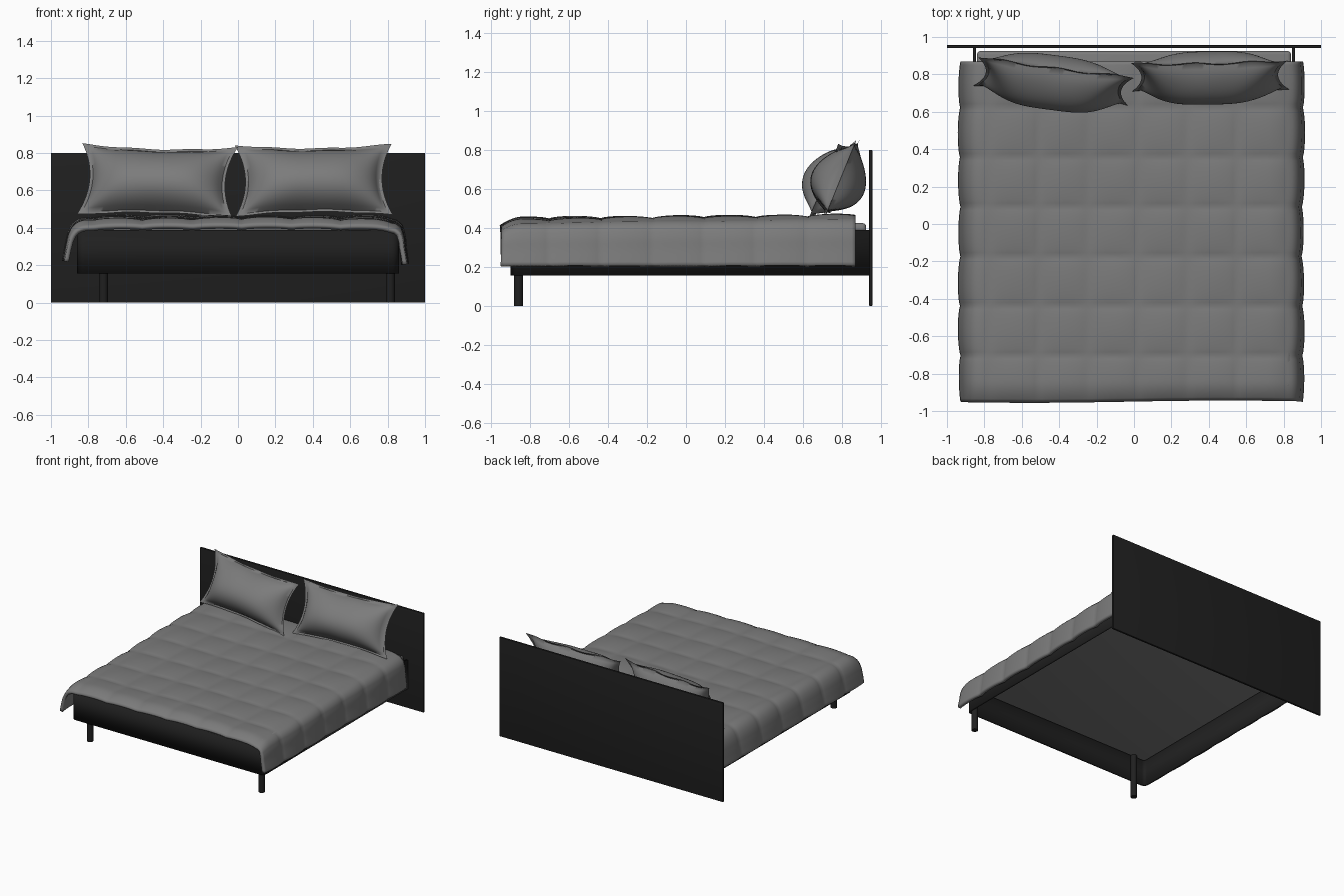
import bpy, bmesh, math, random
from mathutils import Vector, Matrix

if "Cube" in bpy.data.objects:
    bpy.data.objects.remove(bpy.data.objects["Cube"])

random.seed(3)


def material(name, c):
    m = bpy.data.materials.new(name)
    m.diffuse_color = (c[0], c[1], c[2], 1)
    m.use_nodes = True
    m.node_tree.nodes["Principled BSDF"].inputs["Base Color"].default_value = m.diffuse_color
    return m


DARK = material("black_wood", (0.014, 0.014, 0.014))
LINEN = material("grey_linen", (0.2, 0.2, 0.2))


def finish(bm, name, mat, angle=40):
    me = bpy.data.meshes.new(name)
    bm.to_mesh(me)
    bm.free()
    me.materials.append(mat)
    ob = bpy.data.objects.new(name, me)
    bpy.context.collection.objects.link(ob)
    bpy.ops.object.select_all(action='DESELECT')
    bpy.context.view_layer.objects.active = ob
    ob.select_set(True)
    bpy.ops.object.shade_smooth_by_angle(angle=math.radians(angle))
    return ob


def box(name, lo, hi, mat, bevel=0.0):
    bm = bmesh.new()
    bmesh.ops.create_cube(bm, size=1)
    for v in bm.verts:
        v.co = Vector([lo[k] + (v.co[k] + 0.5) * (hi[k] - lo[k]) for k in range(3)])
    if bevel:
        bmesh.ops.bevel(bm, geom=bm.edges[:], offset=bevel, segments=3,
                        profile=0.5, affect='EDGES')
    return finish(bm, name, mat)


def sheet(bm, nu, nv, f):
    """Grid of faces from a function of (i, j)."""
    g = [[bm.verts.new(f(i, j)) for i in range(nu + 1)] for j in range(nv + 1)]
    for j in range(nv):
        for i in range(nu):
            bm.faces.new((g[j][i], g[j][i + 1], g[j + 1][i + 1], g[j + 1][i]))


# headboard and mattress
box("headboard", (-1, 0.94, 0), (1, 0.956, 0.8), DARK, 0.002)
box("mattress", (-0.84, -0.88, 0.35), (0.84, 0.925, 0.425), LINEN, 0.02)

# U-shaped rail with rounded front corners
path = [(-0.86, 0.94)]
R = 0.04
for cx, a0 in ((-0.86 + R, 180), (0.86 - R, 270)):
    for k in range(7):
        a = math.radians(a0 + k * 15)
        path.append((cx + R * math.cos(a), -0.90 + R + R * math.sin(a)))
path.append((0.86, 0.94))
bm = bmesh.new()
sheet(bm, len(path) - 1, 1, lambda i, j: (*path[i], 0.155 + 0.233 * j))
rail = finish(bm, "bed_rail", DARK)
mod = rail.modifiers.new("thickness", 'SOLIDIFY')
mod.thickness = 0.016
mod.offset = -1

# front legs
for side, x in (("left", -0.72), ("right", 0.815)):
    bm = bmesh.new()
    bmesh.ops.create_cone(bm, cap_ends=True, segments=20, radius1=0.024, radius2=0.024,
                          depth=0.36, matrix=Matrix.Translation((x, -0.86, 0.18)))
    finish(bm, "front_leg_" + side, DARK)

# quilted duvet: cross-section draped over both sides, run along y
PROFILE = [(-0.925, 0.22), (-0.912, 0.30), (-0.898, 0.36), (-0.88, 0.40), (-0.855, 0.427),
           (-0.82, 0.441), (-0.76, 0.446), (0, 0.45), (0.74, 0.446), (0.80, 0.441),
           (0.84, 0.427), (0.867, 0.40), (0.88, 0.35), (0.886, 0.29), (0.898, 0.205)]
PTS = [Vector(p) for p in PROFILE]
LENS = [0]
for a, b in zip(PTS, PTS[1:]):
    LENS.append(LENS[-1] + (b - a).length)
MID = LENS[7]
CELL = 0.265


def along(s):
    s = min(max(s, 0), LENS[-1])
    k = max(i for i in range(len(LENS) - 1) if LENS[i] <= s + 1e-9)
    return PTS[k].lerp(PTS[k + 1], (s - LENS[k]) / (LENS[k + 1] - LENS[k]))


NU, NV = 110, 96


def duvet_point(i, j):
    s = LENS[-1] * i / NU
    y = -0.95 + 1.82 * j / NV
    p = along(s)
    t = along(s + 0.02) - along(s - 0.02)
    n = Vector((-t.y, t.x)).normalized()
    top = max(0, min(1, (p.y - 0.25) / 0.19))
    qs = abs(math.sin(math.pi * (s - MID - 0.02) / CELL))
    qy = abs(math.sin(math.pi * (y - 0.09) / CELL))
    qs = 1 + (qs ** 0.5 - 1) * top            # no lengthwise seams low on the sides
    puff = 0.014 * qs * qy ** 0.5
    puff += 0.005 * math.sin(5 * s + 2 * y) * math.sin(4.3 * y + s)
    p = p + n * puff
    z = p.y + 0.010 * y * top
    f = max(0, (-0.84 - y) / 0.11)            # rolled front edge
    z -= 0.032 * f * f * top
    yy = y - 0.006 * math.sin(3 * s) * f
    return (p.x, yy, z)


bm = bmesh.new()
sheet(bm, NU, NV, duvet_point)
duvet = finish(bm, "duvet", LINEN, 60)
mod = duvet.modifiers.new("thickness", 'SOLIDIFY')
mod.thickness = 0.024
mod.offset = -1


# plump pillows with a flat flange, leaning on the headboard
def pillow(name, loc, yaw, roll, depth):
    bm = bmesh.new()
    N, M = 44, 28
    ph = random.uniform(0, 6)
    m = (Matrix.Translation(loc) @ Matrix.Rotation(yaw, 4, 'Z')
         @ Matrix.Rotation(math.radians(-22), 4, 'X') @ Matrix.Rotation(roll, 4, 'Y'))
    for sgn in (-1, 1):
        def pt(i, j):
            u, v = sgn * -(2 * i / N - 1), 2 * j / M - 1
            x = 0.42 * u * (1 - 0.13 * (1 - v * v))
            h = 0.205 * v * (1 - 0.11 * (1 - u * u))
            a, b = min(1, abs(u) / 0.94), min(1, abs(v) / 0.91)
            t = ((1 - a ** 3.2) * (1 - b ** 2)) ** 0.65 * (1 - 0.25 * v)
            ripple = 0.006 * math.sin(9 * u + ph) * max(abs(u), abs(v)) ** 4
            co = m @ Vector((x, sgn * depth * t + ripple, h))
            co.y = min(co.y, 0.937)
            return co
        sheet(bm, N, M, pt)
    bmesh.ops.remove_doubles(bm, verts=[v for v in bm.verts if v.is_boundary], dist=0.0005)
    finish(bm, name, LINEN, 60)


pillow("pillow_left", (-0.43, 0.765, 0.65), math.radians(-7), math.radians(1.5), 0.145)
pillow("pillow_right", (0.405, 0.79, 0.655), math.radians(1), math.radians(-0.5), 0.14)
